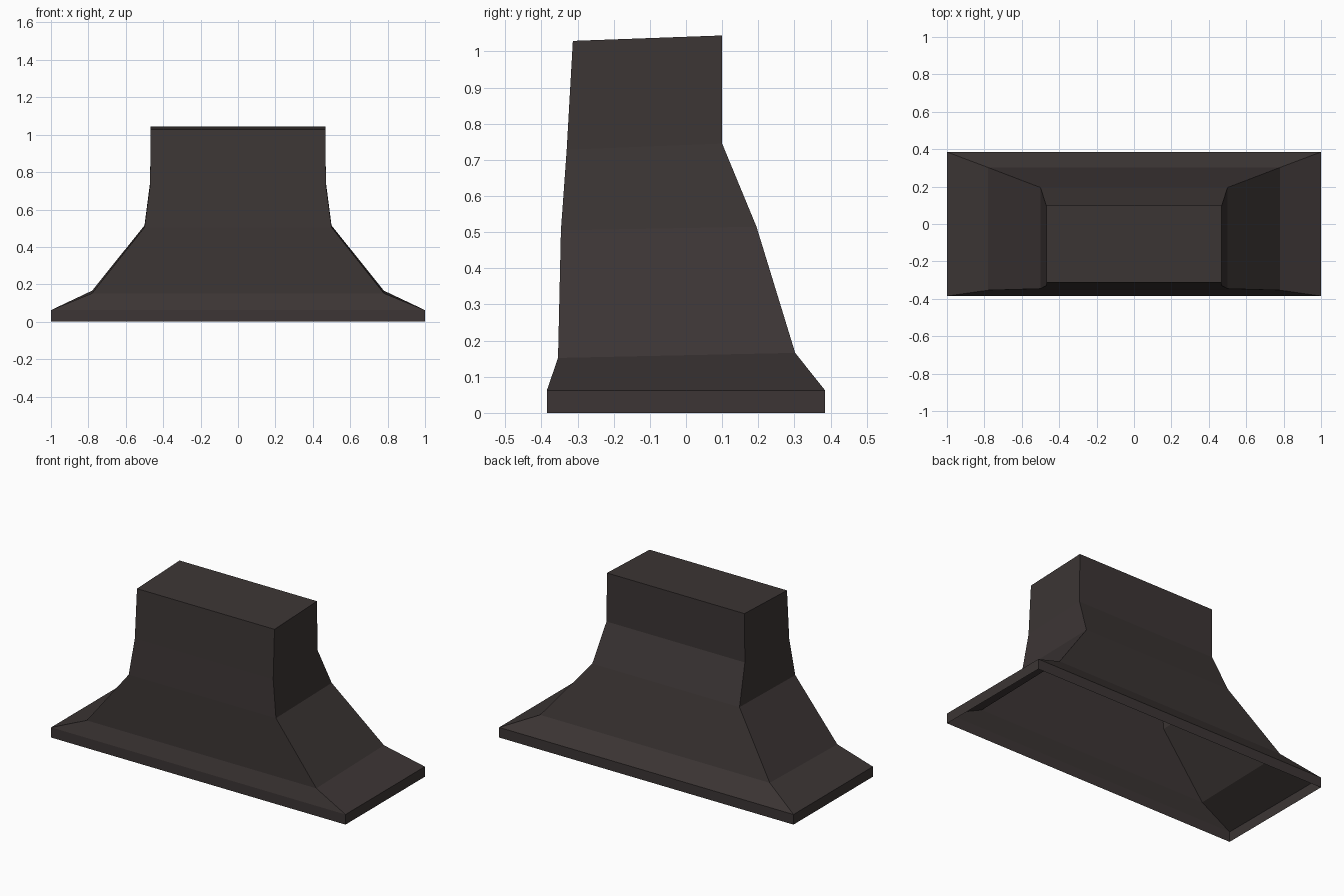
import bpy, bmesh

if "Cube" in bpy.data.objects:
    bpy.data.objects.remove(bpy.data.objects["Cube"])

# Dark brown-grey metal
metal = bpy.data.materials.new("dark_metal")
metal.diffuse_color = (0.045, 0.036, 0.035, 1)
metal.use_nodes = True
metal.node_tree.nodes["Principled BSDF"].inputs["Base Color"].default_value = metal.diffuse_color

# Hood cross-sections, bottom to top: half width, front y, front z, back y, back z
sections = [
    (1.00, -0.385, 0.00, 0.385, 0.00),
    (1.00, -0.385, 0.062, 0.385, 0.062),
    (0.78, -0.354, 0.152, 0.302, 0.166),
    (0.50, -0.346, 0.505, 0.195, 0.515),
    (0.47, -0.330, 0.728, 0.10, 0.745),
    (0.467, -0.313, 1.029, 0.10, 1.044),
]

# Open-bottomed thin shell lofted through the sections, capped on top
bm = bmesh.new()
rings = [[bm.verts.new(p) for p in
          ((-w, yf, zf), (w, yf, zf), (w, yb, zb), (-w, yb, zb))]
         for w, yf, zf, yb, zb in sections]
for low, high in zip(rings, rings[1:]):
    for i in range(4):
        j = (i + 1) % 4
        bm.faces.new((low[i], low[j], high[j], high[i]))
bm.faces.new(rings[-1])

mesh = bpy.data.meshes.new("hood_shell")
bm.to_mesh(mesh)
bm.free()
mesh.materials.append(metal)
hood = bpy.data.objects.new("hood_shell", mesh)
bpy.context.collection.objects.link(hood)
